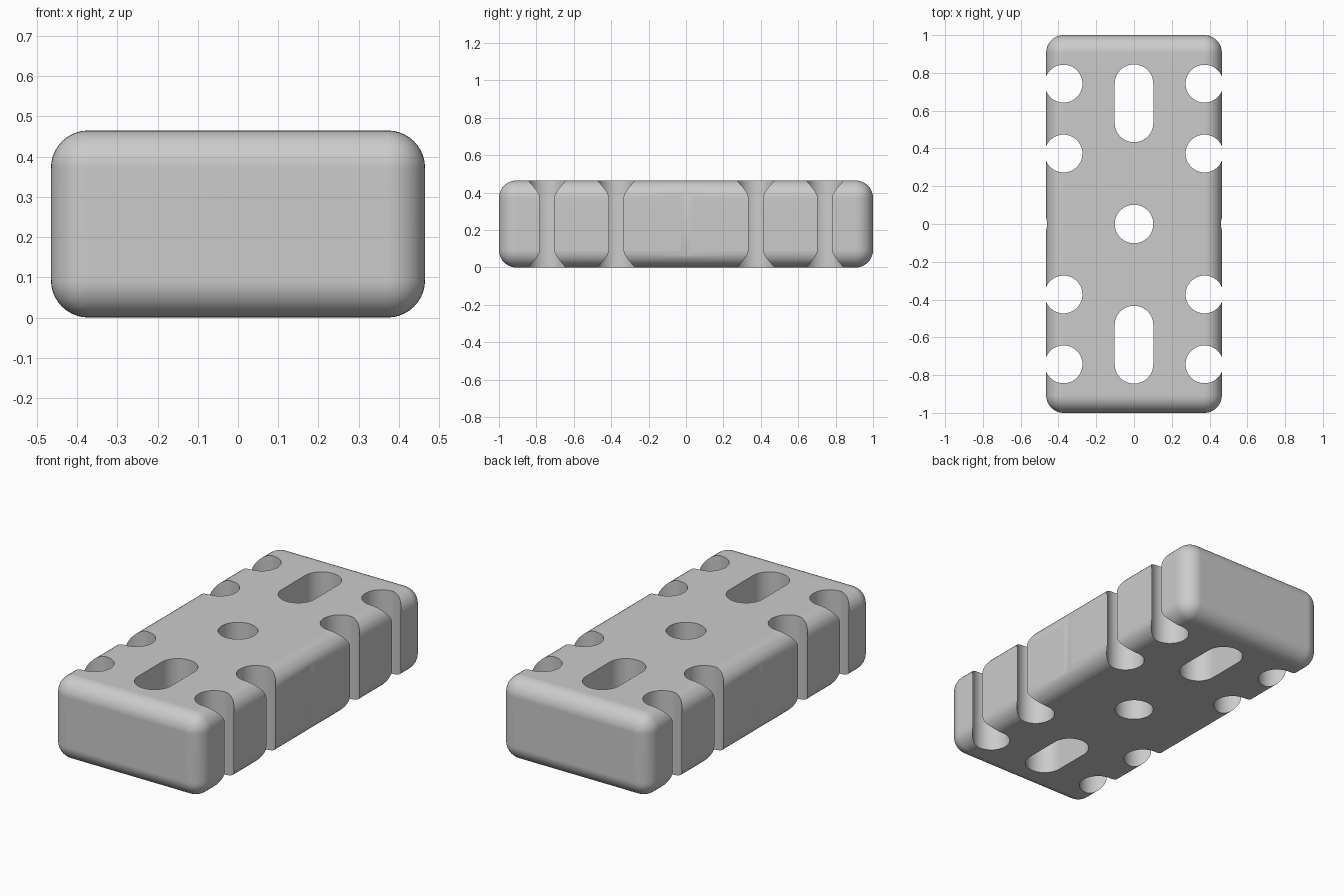
import bpy, bmesh, math
from mathutils import Matrix

if "Cube" in bpy.data.objects:
    bpy.data.objects.remove(bpy.data.objects["Cube"], do_unlink=True)

WIDTH, LENGTH, HEIGHT = 0.93, 2.0, 0.465
ROUNDING = 0.093
HOLE_R = 0.102

grey = bpy.data.materials.new("plain grey")
grey.use_nodes = True
colour = (0.6, 0.6, 0.6, 1)
grey.diffuse_color = colour
grey.node_tree.nodes["Principled BSDF"].inputs["Base Color"].default_value = colour


def make_object(name, bm):
    mesh = bpy.data.meshes.new(name)
    bm.to_mesh(mesh)
    bm.free()
    mesh.materials.append(grey)
    obj = bpy.data.objects.new(name, mesh)
    bpy.context.collection.objects.link(obj)
    return obj


def add_pin(bm, x, y0, y1, r, steps=32):
    """Upright prism with round ends at y0 and y1 (a cylinder if they match)."""
    points = []
    for centre, start in ((y1, 0), (y0, math.pi)):
        last = steps + 1 if y0 != y1 else steps
        for i in range(last):
            a = start + math.pi * i / steps
            points.append((x + r * math.cos(a), centre + r * math.sin(a)))
    base = bm.faces.new([bm.verts.new((px, py, -0.2)) for px, py in points])
    top = bmesh.ops.extrude_face_region(bm, geom=[base])["geom"]
    bmesh.ops.translate(bm, vec=(0, 0, HEIGHT + 0.4),
                        verts=[v for v in top if isinstance(v, bmesh.types.BMVert)])


# Rounded block
bm = bmesh.new()
bmesh.ops.create_cube(bm, size=1, matrix=Matrix.Translation((0, 0, HEIGHT / 2))
                      @ Matrix.Diagonal((WIDTH, LENGTH, HEIGHT, 1)))
bmesh.ops.bevel(bm, geom=bm.edges[:], offset=ROUNDING, segments=10,
                profile=0.5, affect='EDGES')
block = make_object("perforated_block", bm)

# Cutters: centre hole, slots, edge holes and shallow side grooves
bm = bmesh.new()
add_pin(bm, 0, 0, 0, HOLE_R)
for side in (-1, 1):
    slot = sorted((side * 0.535, side * 0.743))
    add_pin(bm, 0, slot[0], slot[1], HOLE_R)
    add_pin(bm, side * 0.56, 0, 0, HOLE_R - 0.002)
    for y in (-0.743, -0.373, 0.373, 0.743):
        add_pin(bm, side * 0.373, y, y, HOLE_R - 0.002)
bmesh.ops.recalc_face_normals(bm, faces=bm.faces[:])
cutter = make_object("hole_cutters", bm)

# Cut the holes and bake the result
cut = block.modifiers.new("holes", 'BOOLEAN')
cut.operation = 'DIFFERENCE'
cut.solver = 'EXACT'
cut.object = cutter
bpy.ops.object.select_all(action='DESELECT')
block.select_set(True)
bpy.context.view_layer.objects.active = block
bpy.ops.object.modifier_apply(modifier=cut.name)
bpy.data.objects.remove(cutter, do_unlink=True)

# Smooth curves, flat sides
bpy.ops.object.shade_smooth_by_angle(angle=math.radians(30))
weighted = block.modifiers.new("weighted normals", 'WEIGHTED_NORMAL')
weighted.keep_sharp = True
